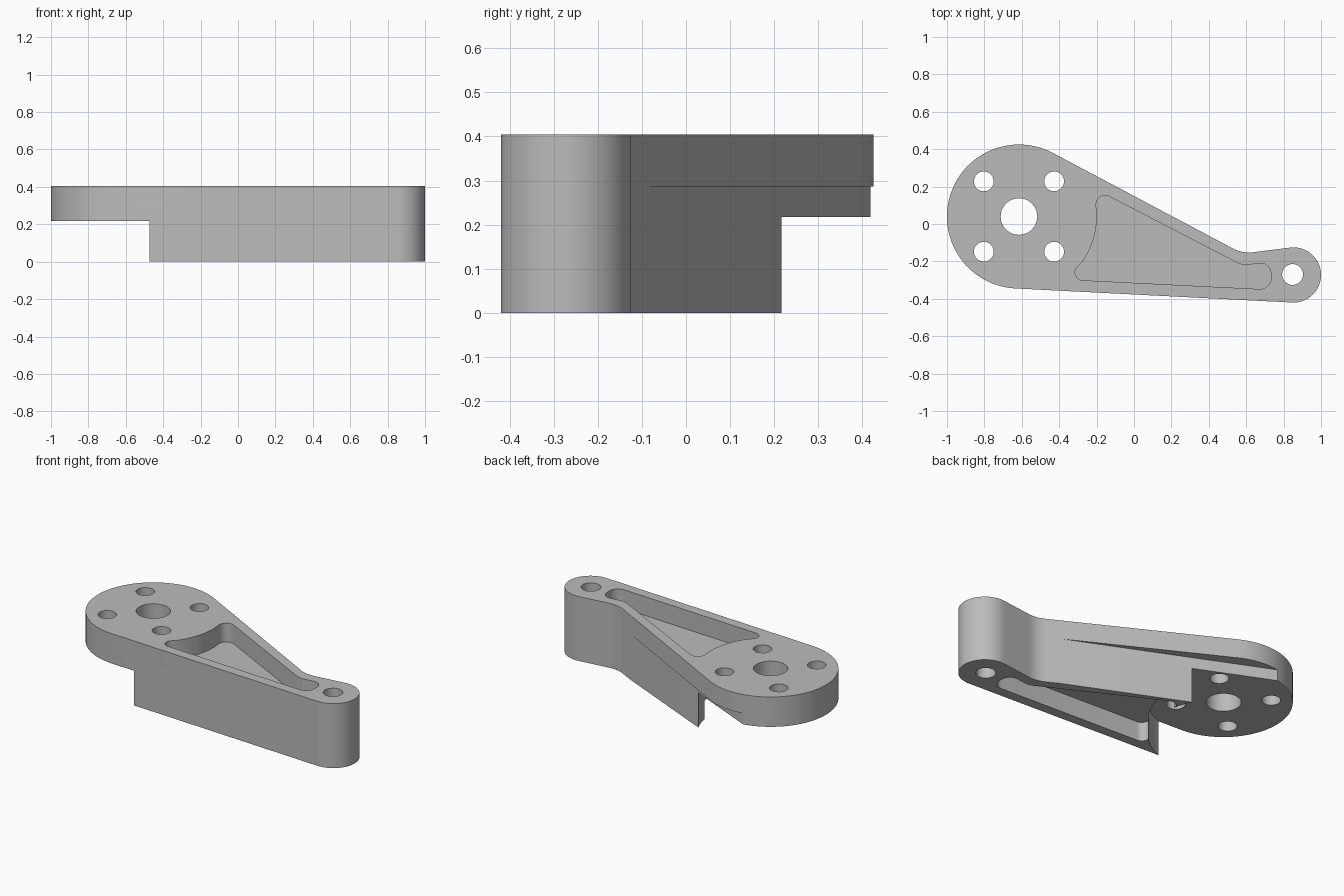
import bpy, bmesh
from math import radians, cos, sin, tan
from mathutils import Vector

cube = bpy.data.objects.get("Cube")
if cube:
    bpy.data.objects.remove(cube, do_unlink=True)

HEIGHT, WEB_TOP, WEB_BOTTOM, STEP = 0.404, 0.286, 0.118, 0.217
HUB, HUB_R = Vector((-0.615, 0.04)), 0.385
TIP, TIP_R = Vector((0.8525, -0.2725)), 0.1475

grey = bpy.data.materials.new("plain grey")
grey.use_nodes = True
colour = (0.5, 0.5, 0.5, 1)
grey.diffuse_color = colour
grey.node_tree.nodes["Principled BSDF"].inputs["Base Color"].default_value = colour


def arc(centre, radius, start, end, steps):
    """Points along an arc, angles in degrees."""
    angles = [radians(start + (end - start) * i / steps) for i in range(steps + 1)]
    return [centre + radius * Vector((cos(a), sin(a))) for a in angles]


def fillet(before, corner, after, radius, steps=10):
    """Points of a round that replaces a corner."""
    u, v = (before - corner).normalized(), (after - corner).normalized()
    half = u.angle(v) / 2
    p, q = corner + u * radius / tan(half), corner + v * radius / tan(half)
    centre = corner + (u + v).normalized() * radius / sin(half)
    turn = (p - centre).angle_signed(q - centre)
    start = p - centre
    rounds = []
    for i in range(steps + 1):
        a = -turn * i / steps
        rounds.append(centre + Vector((start.x * cos(a) - start.y * sin(a),
                                       start.x * sin(a) + start.y * cos(a))))
    return rounds


def prism(name, outline, low, high):
    """Extrude a flat outline between two heights."""
    bm = bmesh.new()
    face = bm.faces.new([bm.verts.new((p[0], p[1], low)) for p in outline])
    top = bmesh.ops.extrude_face_region(bm, geom=[face])["geom"]
    verts = [g for g in top if isinstance(g, bmesh.types.BMVert)]
    bmesh.ops.translate(bm, verts=verts, vec=(0, 0, high - low))
    bmesh.ops.recalc_face_normals(bm, faces=bm.faces)
    mesh = bpy.data.meshes.new(name)
    bm.to_mesh(mesh)
    bm.free()
    mesh.materials.append(grey)
    obj = bpy.data.objects.new(name, mesh)
    bpy.context.collection.objects.link(obj)
    return obj


def cut(target, cutter):
    """Subtract a cutter and remove it."""
    cutter.hide_render = True
    mod = target.modifiers.new("cut", 'BOOLEAN')
    mod.operation, mod.solver, mod.object = 'DIFFERENCE', 'EXACT', cutter
    bpy.context.view_layer.objects.active = target
    bpy.ops.object.modifier_apply(modifier=mod.name)
    bpy.data.objects.remove(cutter, do_unlink=True)


# Lever body: large hub, small tip, a rounded inner corner on the back edge
hub_arc = arc(HUB, HUB_R, 62, 267.1, 56)
tip_arc = arc(TIP, TIP_R, -92.9, 97, 36)
neck = fillet(tip_arc[-1], Vector((0.58, -0.158)), hub_arc[0], 0.18)
lever = prism("lever_arm", hub_arc + tip_arc + neck, 0, HEIGHT)

# Pocket outline: concave towards the hub, narrowing towards the tip
inner = arc(HUB, 0.416, 8, -36, 14)
corners = [Vector(c) for c in ((-0.37, -0.296), (0.735, -0.351), (0.73, -0.203),
                               (0.58, -0.222), (-0.2, 0.182))]
ring = [inner[-1]] + corners + [inner[0]]
pocket = list(inner)
for i, radius in enumerate((0.042, 0.06, 0.055, 0.1, 0.048), start=1):
    pocket += fillet(ring[i - 1], ring[i], ring[i + 1], radius)

# Back edge trimmed along a shallower line on the lower levels
cut(lever, prism("edge_cutter", [(0.535, -0.127), (0.6, 0.7), (-0.94, 0.7),
                                 (-0.94, 0.53)], -0.1, WEB_TOP))

# Pockets above and below the web
cut(lever, prism("upper_pocket_cutter", pocket, WEB_TOP, HEIGHT + 0.1))
cut(lever, prism("lower_pocket_cutter", pocket, -0.1, WEB_BOTTOM))

# Round step under the hub
cut(lever, prism("step_cutter", arc(HUB, 0.4175, 0, 357, 119), -0.1, STEP))

# Centre bore, four bolt holes and the tip hole
holes = [(HUB, 0.098), (Vector((0.848, -0.27)), 0.056)]
holes += [(HUB + Vector((sx, sy)) * 0.188, 0.053) for sx in (-1, 1) for sy in (-1, 1)]
for centre, radius in holes:
    cut(lever, prism("hole_cutter", arc(centre, radius, 0, 350, 35), -0.1, HEIGHT + 0.1))

bpy.ops.object.select_all(action='DESELECT')
lever.select_set(True)
bpy.context.view_layer.objects.active = lever
bpy.ops.object.shade_smooth_by_angle(angle=radians(25))
